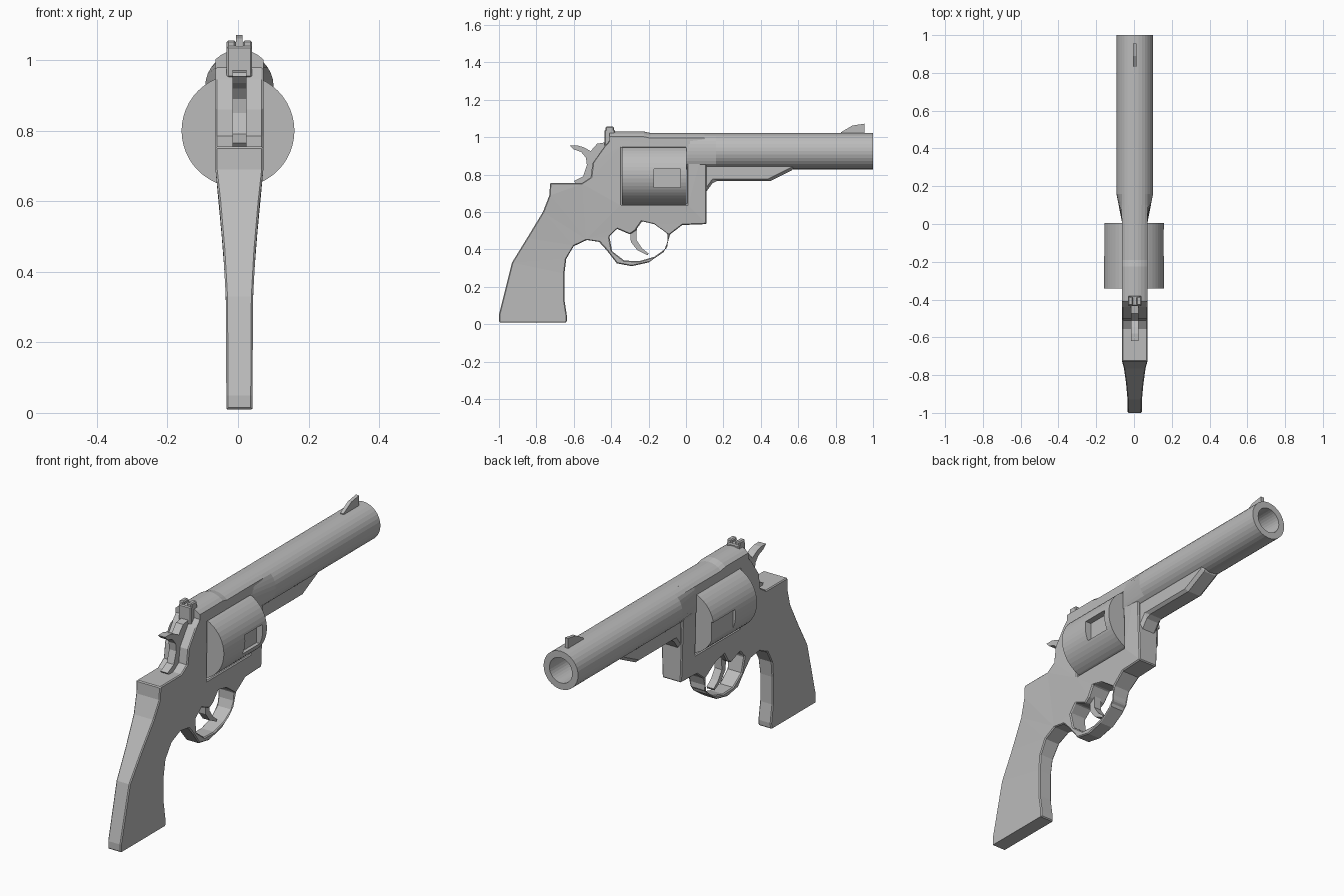
import bpy, bmesh
from math import sin, cos, pi, sqrt
from mathutils import Vector

cube = bpy.data.objects.get("Cube")
if cube:
    bpy.data.objects.remove(cube, do_unlink=True)

steel = bpy.data.materials.new("grey_steel")
steel.use_nodes = True
GREY = (0.5, 0.5, 0.5, 1)
steel.diffuse_color = GREY
steel.node_tree.nodes["Principled BSDF"].inputs["Base Color"].default_value = GREY
CX = 0.004  # middle plane of the frame


def finish(bm, name, bevel=0):
    bmesh.ops.recalc_face_normals(bm, faces=bm.faces)
    mesh = bpy.data.meshes.new(name)
    bm.to_mesh(mesh)
    bm.free()
    mesh.materials.append(steel)
    ob = bpy.data.objects.new(name, mesh)
    bpy.context.collection.objects.link(ob)
    if bevel:
        mod = ob.modifiers.new("edge", "BEVEL")
        mod.width = bevel
        mod.segments = 1
        mod.limit_method = "ANGLE"
        mod.angle_limit = 0.9
    return ob


def plate(name, loops, width, bevel=0):
    """Side outline (y, z) with holes, thickened both ways by width(y, z)."""
    bm = bmesh.new()
    edges = []
    for loop in loops:
        vs = [bm.verts.new((0, y, z)) for y, z in loop]
        edges += [bm.edges.new((a, b)) for a, b in zip(vs, vs[1:] + vs[:1])]
    bmesh.ops.triangle_fill(bm, edges=edges, use_beauty=True)
    ret = bmesh.ops.extrude_face_region(bm, geom=bm.faces[:])
    far = {v for v in ret["geom"] if isinstance(v, bmesh.types.BMVert)}
    for v in bm.verts:
        w = width(v.co.y, v.co.z) if callable(width) else width
        v.co.x = CX + (w if v in far else -w)
    return finish(bm, name, bevel)


def loft(name, rings, closed=False):
    """Skin equal rings of points; closed joins the last ring to the first."""
    bm = bmesh.new()
    rs = [[bm.verts.new(p) for p in r] for r in rings]
    pairs = list(zip(rs, rs[1:])) + ([(rs[-1], rs[0])] if closed else [])
    for a, b in pairs:
        for i in range(len(a)):
            j = (i + 1) % len(a)
            bm.faces.new((a[i], a[j], b[j], b[i]))
    if not closed:
        bm.faces.new(rs[0])
        bm.faces.new(rs[-1])
    return finish(bm, name)


def box(name, lo, hi, bevel=0):
    bm = bmesh.new()
    bmesh.ops.create_cube(bm, size=1)
    lo, hi = Vector(lo), Vector(hi)
    for v in bm.verts:
        v.co = (lo + hi) / 2 + v.co * (hi - lo)
    return finish(bm, name, bevel)


def ring(cx, cz, y, r, clamp=1, n=32):
    return [(cx + max(-clamp, min(clamp, r * cos(2 * pi * i / n))), y,
             cz + r * sin(2 * pi * i / n)) for i in range(n)]


# Frame and grip: one outline with the cylinder window and the guard opening
outline = [(-1, .01), (-1, .05), (-.93, .33), (-.85, .46), (-.765, .60), (-.73, .69),
           (-.727, .755), (-.556, .755), (-.51, .785), (-.5, .86), (-.44, .945),
           (-.4, .99), (.11, .99), (.11, .535), (-.02, .53), (-.085, .48), (-.12, .385),
           (-.2, .33), (-.29, .31), (-.37, .325), (-.42, .39), (-.465, .44),
           (-.53, .45), (-.6, .417), (-.64, .35), (-.65, .27), (-.65, .13),
           (-.636, .04), (-.638, .01)]
window = [(-.345, .64), (.005, .64), (.005, .945), (-.345, .945)]
opening = [(-.41, .47), (-.37, .51), (-.30, .48), (-.27, .50), (-.235, .55), (-.17, .535),
           (-.1, .485), (-.1, .41), (-.17, .36), (-.25, .337), (-.33, .34), (-.395, .39)]


def frame_width(y, z):
    steps = [(0, .037), (.3, .037), (.46, .046), (.6, .058), (.68, .068), (2, .068)]
    for (z0, w0), (z1, w1) in zip(steps, steps[1:]):
        if z <= z1:
            return w0 + (w1 - w0) * (z - z0) / (z1 - z0)


plate("frame_and_grip", [outline, window, opening], frame_width, .012)

# Rounded top strap over the cylinder
arc = [(-.068 + .136 * i / 8) for i in range(9)]


def strap_ring(y, lift):
    top = [(CX + x, y, .925 + lift + sqrt(.097 ** 2 - x * x)) for x in arc]
    return [(CX - .068, y, .95)] + top + [(CX + .068, y, .95)]


loft("top_strap", [strap_ring(-.41, .008), strap_ring(-.225, .008),
                   strap_ring(-.19, 0), strap_ring(.1, 0)])

# Barrel with an open bore, its sides flattened where it meets the frame
loft("barrel", [ring(CX, .925, 0, .097, .066), ring(CX, .925, .16, .097),
                ring(CX, .925, 1, .097), ring(CX, .925, 1, .064),
                ring(CX, .925, .3, .064), ring(CX, .925, .28, .001),
                ring(CX, .925, 0, .001)], closed=True)
plate("barrel_lug", [[(.09, .70), (.11, .71), (.15, .765), (.45, .765), (.58, .83),
                      (.58, .86), (.09, .86)]], .05, .015)

# Cylinder with a shallow flat on one side and a pocket on the other
drum = loft("cylinder", [ring(0, .8, -.342, .16, n=48), ring(0, .8, .004, .16, n=48)])
for lo, hi in [((-.2, -.17, .73), (-.145, .05, .83)), ((.125, -.17, .73), (.2, -.03, .83))]:
    cutter = box("flute_cutter", lo, hi)
    cutter.hide_render = True
    mod = drum.modifiers.new("flute", "BOOLEAN")
    mod.operation = "DIFFERENCE"
    mod.solver = "EXACT"
    mod.object = cutter
    bpy.context.view_layer.objects.active = drum
    bpy.ops.object.modifier_apply(modifier=mod.name)
    bpy.data.objects.remove(cutter, do_unlink=True)

# Hammer and trigger
plate("hammer", [[(-.62, .955), (-.60, .935), (-.56, .92), (-.535, .89), (-.53, .85),
                  (-.55, .79), (-.60, .765), (-.58, .745), (-.48, .76), (-.42, .9),
                  (-.43, .972), (-.475, .965), (-.51, .925), (-.545, .945),
                  (-.58, .955)]], .02)
plate("trigger", [[(-.30, .52), (-.295, .44), (-.26, .395), (-.205, .368), (-.2, .378),
                   (-.235, .405), (-.265, .45), (-.262, .54)]], .02)

# Sights
plate("front_sight", [[(.83, 1.01), (.83, 1.027), (.89, 1.062), (.955, 1.072),
                       (.955, 1.01)]], .009)
box("rear_sight_base", (CX - .036, -.435, .95), (CX + .036, -.38, 1.04), .005)
for side in (-1, 1):
    x = CX + side * .023
    box("rear_sight_post", (x - .013, -.43, 1.03), (x + .013, -.385, 1.056), .005)
